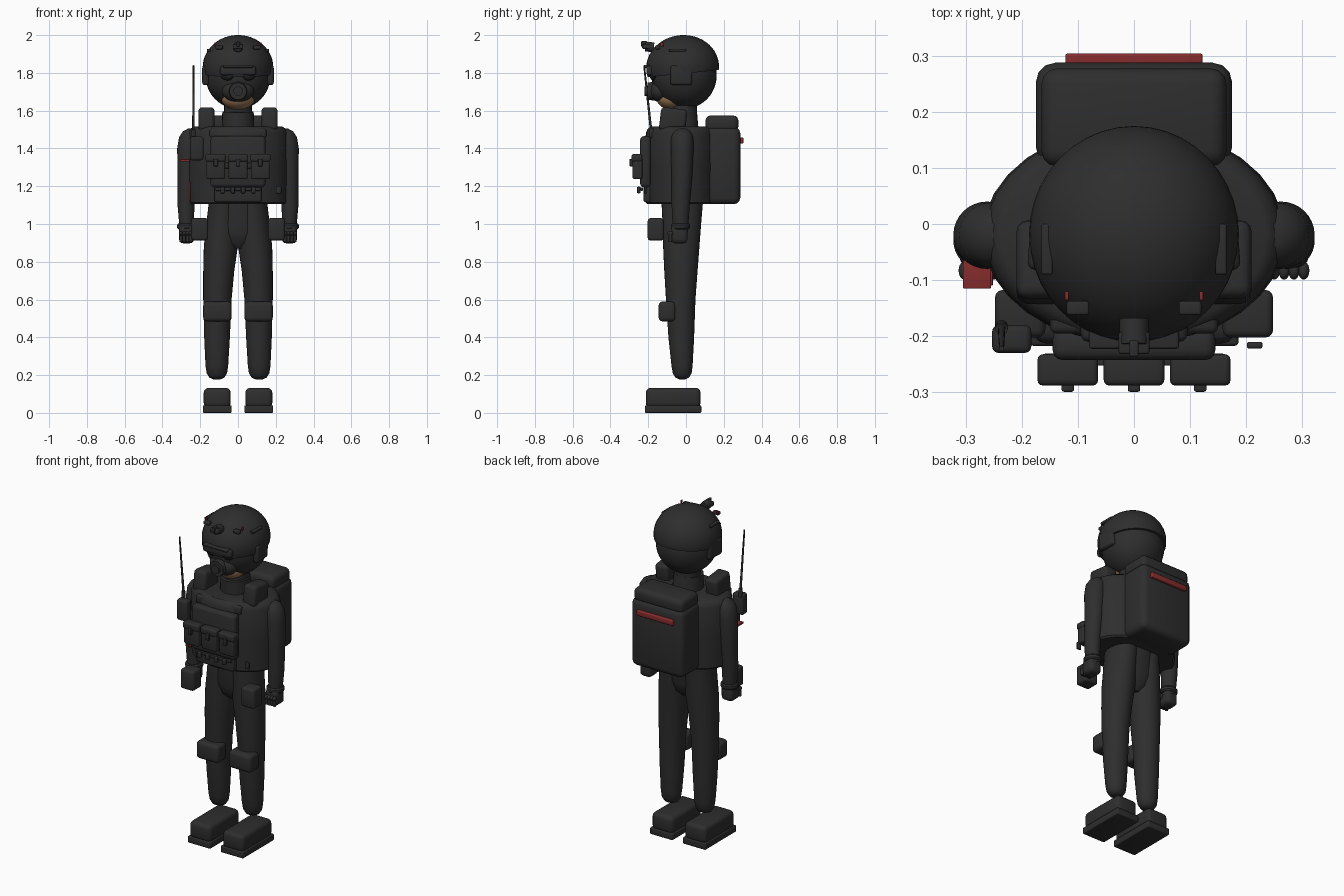
import bpy, bmesh, math
from mathutils import Matrix, Vector, Euler

cube = bpy.data.objects.get("Cube")
if cube:
    bpy.data.objects.remove(cube, do_unlink=True)


def material(name, rgb):
    m = bpy.data.materials.new(name)
    m.use_nodes = True
    m.diffuse_color = (*rgb, 1)
    m.node_tree.nodes["Principled BSDF"].inputs["Base Color"].default_value = (*rgb, 1)
    return m


SUIT = material("charcoal", (0.027, 0.027, 0.028))
DARK = material("lens black", (0.012, 0.012, 0.013))
RED = material("signal red", (0.24, 0.025, 0.025))
SKIN = material("skin tan", (0.30, 0.17, 0.085))


def finish(name, bm, mat):
    bmesh.ops.recalc_face_normals(bm, faces=bm.faces)
    me = bpy.data.meshes.new(name)
    bm.to_mesh(me)
    bm.free()
    me.materials.append(mat)
    for p in me.polygons:
        p.use_smooth = True
    me.set_sharp_from_angle(angle=math.radians(35))
    ob = bpy.data.objects.new(name, me)
    bpy.context.collection.objects.link(ob)
    return ob


def place(center, size, rot):
    return (Matrix.Translation(center) @ Euler(rot).to_matrix().to_4x4()
            @ Matrix.Diagonal((*size, 1)))


def box(name, center, size, bevel=0.012, mat=SUIT, rot=(0, 0, 0)):
    bm = bmesh.new()
    bmesh.ops.create_cube(bm, size=1, matrix=Matrix.Diagonal((*size, 1)))
    if bevel:
        bmesh.ops.bevel(bm, geom=bm.edges[:], offset=bevel, segments=3,
                        profile=0.5, affect='EDGES')
    bm.transform(place(center, (1, 1, 1), rot))
    return finish(name, bm, mat)


def ball(name, center, radii, mat=SUIT, rot=(0, 0, 0), cut=None):
    bm = bmesh.new()
    bmesh.ops.create_uvsphere(bm, u_segments=40, v_segments=24, radius=1)
    if cut is not None:
        bmesh.ops.bisect_plane(bm, geom=bm.verts[:] + bm.edges[:] + bm.faces[:],
                               plane_co=(0, 0, cut), plane_no=(0, 0, 1), clear_inner=True)
        bmesh.ops.holes_fill(bm, edges=[e for e in bm.edges if e.is_boundary])
    bm.transform(place(center, radii, rot))
    return finish(name, bm, mat)


def rod(name, a, b, r1, r2=None, mat=SUIT):
    a, b = Vector(a), Vector(b)
    bm = bmesh.new()
    bmesh.ops.create_cone(bm, cap_ends=True, segments=24, radius1=r1,
                          radius2=r1 if r2 is None else r2, depth=(b - a).length)
    turn = (b - a).to_track_quat('Z', 'Y').to_matrix().to_4x4()
    bm.transform(Matrix.Translation((a + b) / 2) @ turn)
    return finish(name, bm, mat)


def loft(name, rings, mat=SUIT, n=32):
    """Skin elliptical rings given as (z, cx, cy, rx, ry)."""
    bm = bmesh.new()
    loops = []
    for z, cx, cy, rx, ry in rings:
        loops.append([bm.verts.new((cx + rx * math.cos(math.tau * i / n),
                                    cy + ry * math.sin(math.tau * i / n), z))
                      for i in range(n)])
    for lo, hi in zip(loops, loops[1:]):
        for i in range(n):
            j = (i + 1) % n
            bm.faces.new((lo[i], lo[j], hi[j], hi[i]))
    bm.faces.new(loops[0])
    bm.faces.new(loops[-1])
    return finish(name, bm, mat)


# Torso, pelvis and neck
loft("torso", [(1.105, 0, -.02, .255, .185), (1.115, 0, -.02, .265, .193),
               (1.3, 0, -.02, .27, .195), (1.48, 0, -.02, .266, .193),
               (1.503, 0, -.02, .255, .184), (1.515, 0, -.02, .235, .167)])
loft("pelvis", [(.87, 0, -.025, .04, .05), (.9, 0, -.025, .10, .08),
                (.96, 0, -.025, .155, .096), (1.12, 0, -.02, .152, .11)])
rod("neck", (0, -.015, 1.49), (0, -.015, 1.64), .073)
rod("collar", (0, -.02, 1.49), (0, -.025, 1.595), .087, .083)

# Head, face and breathing mask
ball("head", (0, -.01, 1.785), (.172, .172, .175))
ball("chin", (0, -.075, 1.665), (.088, .08, .06), SKIN)
ball("mask", (0, -.135, 1.705), (.085, .06, .06))
rod("mask_filter", (0, -.13, 1.703), (0, -.205, 1.703), .055, .045)
rod("mask_valve", (0, -.2, 1.703), (0, -.22, 1.703), .025)
box("goggles", (0, -.18, 1.812), (.19, .06, .05), .014)
ball("helmet", (0, -.018, 1.83), (.187, .193, .17), rot=(.1, 0, 0), cut=-.2)
rod("helmet_mount", (0, -.17, 1.935), (0, -.215, 1.94), .026)
box("mount_bracket", (0, -.212, 1.94), (.055, .04, .025), .005)
box("mount_latch", (0, -.222, 1.953), (.016, .03, .03), .004)
box("helmet_visor", (0, -.2, 1.835), (.16, .045, .016), .005)

# Mirrored parts
for label, s in (("left", 1), ("right", -1)):
    def side(part):
        return label + "_" + part

    ball(side("lens"), (s * .055, -.172, 1.785), (.035, .02, .025), DARK)
    box(side("ear_cup"), (s * .168, -.025, 1.788), (.036, .115, .105), .014,
        rot=(0, 0, s * .08))
    box(side("helmet_rail"), (s * .155, -.045, 1.92), (.02, .09, .015), .004)
    box(side("helmet_clip"), (s * .1, -.15, 1.935), (.04, .025, .02), .005)
    box(side("helmet_light"), (s * .12, -.128, 1.95), (.007, .016, .022), .002, RED)
    box(side("shoulder_pad"), (s * .167, -.068, 1.55), (.085, .14, .125), .02,
        rot=(-.12, 0, 0))

    # Arm and gloved hand
    loft(side("arm"), [(.96, s * .272, -.03, .036, .04), (1.1, s * .275, -.028, .045, .048),
                       (1.25, s * .268, -.022, .052, .055), (1.4, s * .262, -.02, .06, .06),
                       (1.46, s * .254, -.02, .058, .058), (1.49, s * .249, -.02, .043, .044),
                       (1.505, s * .245, -.02, .02, .02)])
    loft(side("cuff"), [(.972, s * .272, -.03, .044, .044), (.98, s * .272, -.03, .05, .05),
                        (.995, s * .272, -.03, .05, .05), (1.003, s * .272, -.03, .044, .044)])
    box(side("hand"), (s * .273, -.035, .945), (.078, .085, .095), .022)
    for i in range(4):
        x = s * (.25 + i * .0175)
        rod(side("finger"), (x, -.083, .905), (x, -.083, .95), .0085)
        ball(side("knuckle"), (x, -.083, .95), (.01, .016, .012))
    rod(side("thumb"), (s * .235, -.04, .965), (s * .23, -.07, .925), .014, .01)

    # Leg, knee pad and boot
    loft(side("leg"), [(.178, s * .112, -.02, .02, .018), (.187, s * .112, -.02, .04, .036),
                       (.21, s * .112, -.02, .054, .05), (.25, s * .112, -.021, .06, .056),
                       (.4, s * .111, -.025, .068, .068), (.6, s * .109, -.028, .075, .078),
                       (.75, s * .102, -.027, .082, .088), (.88, s * .091, -.025, .09, .096),
                       (1.0, s * .082, -.022, .086, .102), (1.12, s * .076, -.02, .078, .11)])
    box(side("knee_pad"), (s * .109, -.1, .537), (.15, .09, .105), .02)
    box(side("boot"), (s * .11, -.068, .08), (.143, .29, .105), .025)
    box(side("sole"), (s * .11, -.068, .02), (.152, .298, .04), .006)

    box(side("hip_pouch"), (s * .203, -.16, .972), (.09, .085, .118), .014)

# Chest rig with three pouches
box("chest_plate", (0, -.215, 1.33), (.29, .055, .27), .018)
box("lower_plate", (0, -.205, 1.16), (.25, .04, .09), .012)
box("chest_strap", (0, -.17, 1.48), (.3, .05, .05), .012)
box("pouch_belt", (0, -.245, 1.31), (.28, .015, .03), .003)
for i in (-1, 0, 1):
    x = i * .118
    box("magazine_pouch", (x, -.257, 1.295), (.1, .052, .115), .01)
    box("pouch_flap", (x, -.26, 1.35), (.108, .056, .04), .01)
    box("pouch_buckle", (x, -.29, 1.325), (.022, .018, .04), .004)
box("loop_band", (0, -.235, 1.185), (.24, .016, .018), .004)
for i in range(4):
    box("loop_tab", ((i - 1.5) * .055, -.25, 1.18), (.022, .018, .035), .005)
box("side_tab", (.215, -.216, 1.18), (.028, .012, .042), .004)

# Radio with whip antenna
box("radio", (-.218, -.205, 1.4), (.07, .05, .125), .012)
rod("antenna", (-.236, -.18, 1.45), (-.236, -.222, 1.84), .007, .0045)
rod("antenna_base", (-.236, -.182, 1.45), (-.236, -.187, 1.5), .011)

# Red markers on the arm and the vest side
box("arm_marker", (-.28, -.09, 1.337), (.05, .05, .012), .002, RED)
box("vest_marker", (-.256, -.095, 1.17), (.009, .03, .1), .002, RED)

# Backpack
box("backpack", (0, .195, 1.31), (.35, .185, .41), .035)
box("backpack_lid", (0, .19, 1.532), (.33, .175, .085), .028)
box("backpack_stripe", (0, .292, 1.442), (.245, .024, .032), .005, RED)
